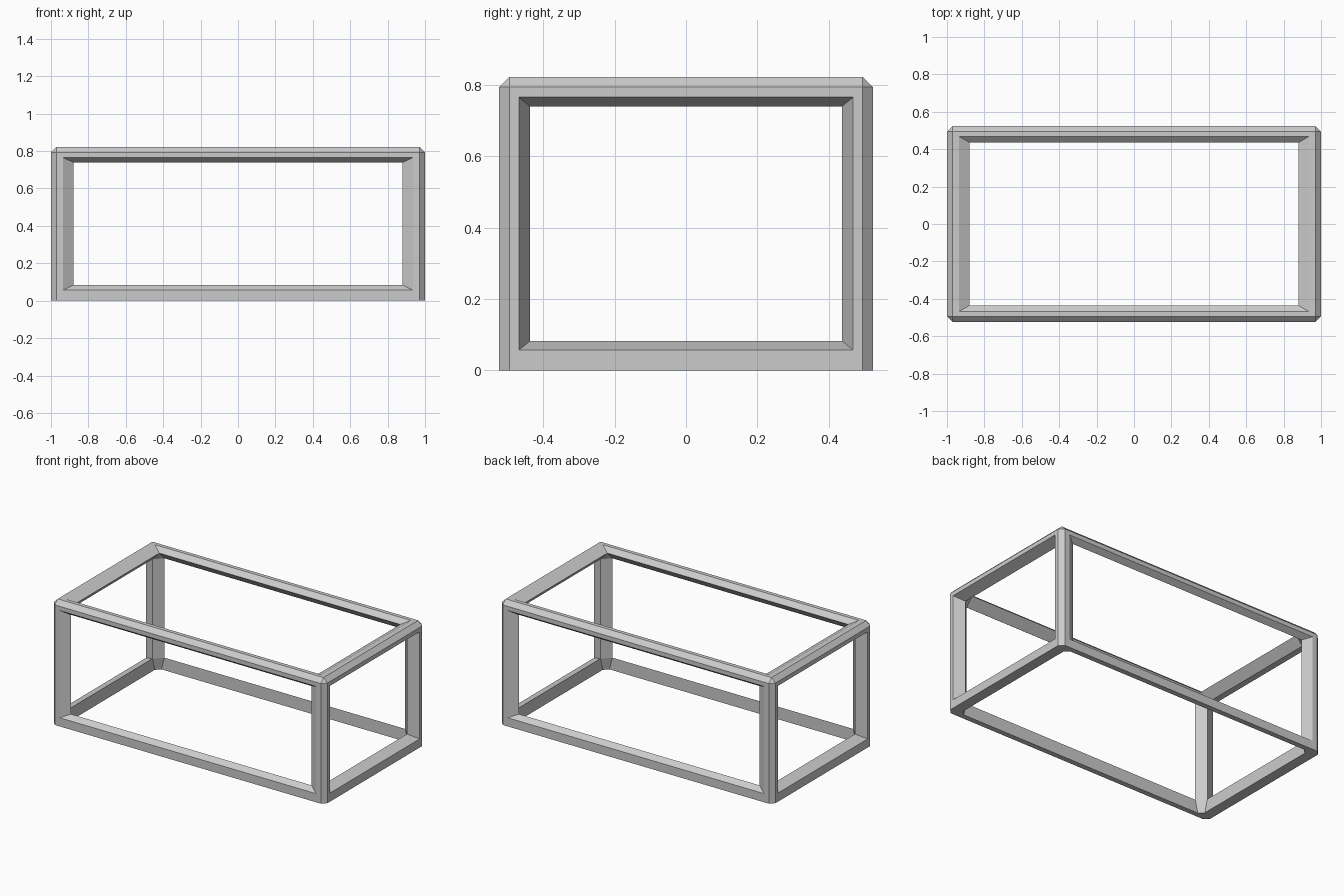
import bpy, bmesh
from itertools import product
from mathutils import Vector

if "Cube" in bpy.data.objects:
    bpy.data.objects.remove(bpy.data.objects["Cube"])

C = 0.029                       # outer chamfer
ZMID = 0.411
OUT = (1.0, 0.523, ZMID)        # outer half sizes
OPEN = (0.935, 0.468, 0.354)    # openings on the outer faces
INNER = (0.88, 0.436, 0.328)    # clear openings
DEEP = (0.93, 0.488, 0.382)     # depth at which the clear openings lie

bm = bmesh.new()
signs = list(product((-1, 1), repeat=3))


def vert(s, size):
    return bm.verts.new([s[i] * size[i] for i in range(3)])


def flip(s, a):
    return tuple(-v if i == a else v for i, v in enumerate(s))


# Per corner and face direction: outer, opening and inner vertex
outer, opening, inner = {}, {}, {}
for s in signs:
    for a in range(3):
        size = [OUT[i] - (0 if i == a else C) for i in range(3)]
        if s[2] < 0:
            size[2] = OUT[2]    # bottom edges stay square
        outer[s, a] = vert(s, size)
        size = list(OPEN)
        size[a] = OUT[a]
        opening[s, a] = vert(s, size)
        size = list(INNER)
        size[a] = DEEP[a]
        inner[s, a] = vert(s, size)

# Inner rim of the thin bottom edge, which has no bottom plate
rim = {}
for s in signs:
    if s[2] < 0:
        rim[s, 0] = vert(s, (DEEP[0], DEEP[1] - C, ZMID))
        rim[s, 1] = vert(s, (DEEP[0] - C, DEEP[1], ZMID))
        bm.verts.remove(outer.pop((s, 2)))
        bm.verts.remove(opening.pop((s, 2)))
        bm.verts.remove(inner.pop((s, 2)))

# Corner caps, outside and inside
for s in signs:
    if s[2] > 0:
        bm.faces.new([outer[s, a] for a in range(3)])
        bm.faces.new([inner[s, a] for a in range(3)])
    else:
        bm.faces.new((outer[s, 0], outer[s, 1], rim[s, 1], rim[s, 0]))
        bm.faces.new((inner[s, 0], inner[s, 1], rim[s, 1], rim[s, 0]))

# Bars: chamfers outside and inside, flat outer faces and slanted reveals
for e in range(3):
    a, b = [i for i in range(3) if i != e]
    for s in signs:
        if s[e] > 0:
            continue
        t = flip(s, e)
        bottom = e != 2 and s[2] < 0
        if bottom:              # flat underside and upright inner face
            for ring in (outer, inner):
                bm.faces.new((ring[s, a], ring[t, a], rim[t, a], rim[s, a]))
        else:
            for ring in (outer, inner):
                bm.faces.new((ring[s, a], ring[t, a], ring[t, b], ring[s, b]))
        for f in ((a,) if bottom else (a, b)):
            bm.faces.new((outer[s, f], outer[t, f], opening[t, f], opening[s, f]))
            bm.faces.new((opening[s, f], opening[t, f], inner[t, f], inner[s, f]))

for v in bm.verts:
    v.co += Vector((0, 0, ZMID))
bmesh.ops.recalc_face_normals(bm, faces=bm.faces)
mesh = bpy.data.meshes.new("box_frame")
bm.to_mesh(mesh)
bm.free()
frame = bpy.data.objects.new("box_frame", mesh)
bpy.context.collection.objects.link(frame)
